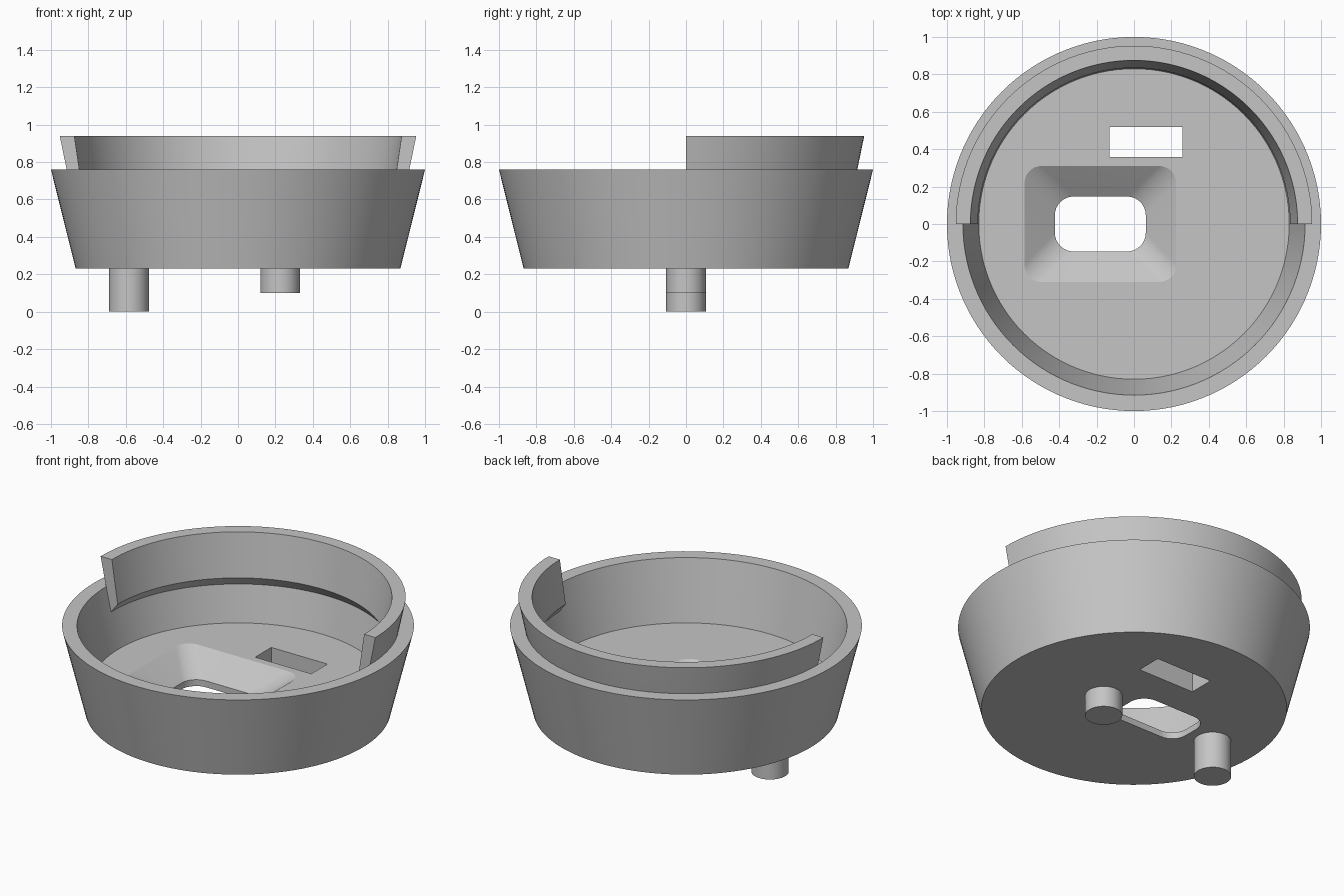
import bpy, bmesh, math
from mathutils import Matrix

cube = bpy.data.objects.get("Cube")
if cube:
    bpy.data.objects.remove(cube, do_unlink=True)

grey = bpy.data.materials.new("plain_grey")
grey.use_nodes = True
colour = (0.56, 0.56, 0.56, 1)
grey.diffuse_color = colour
grey.node_tree.nodes["Principled BSDF"].inputs["Base Color"].default_value = colour


def finish(name, bm):
    """Turn a bmesh into a named grey object."""
    bmesh.ops.recalc_face_normals(bm, faces=bm.faces)
    mesh = bpy.data.meshes.new(name)
    bm.to_mesh(mesh)
    bm.free()
    obj = bpy.data.objects.new(name, mesh)
    bpy.context.collection.objects.link(obj)
    mesh.materials.append(grey)
    return obj


def activate(obj):
    bpy.ops.object.select_all(action='DESELECT')
    obj.select_set(True)
    bpy.context.view_layer.objects.active = obj


def smooth(obj):
    activate(obj)
    bpy.ops.object.shade_smooth_by_angle(angle=math.radians(25))


def loft(name, loops):
    """Skin a stack of matching loops and cap both ends."""
    bm = bmesh.new()
    rings = [[bm.verts.new(p) for p in loop] for loop in loops]
    for a, b in zip(rings, rings[1:]):
        for i in range(len(a)):
            j = (i + 1) % len(a)
            bm.faces.new((a[i], a[j], b[j], b[i]))
    bm.faces.new(rings[0])
    bm.faces.new(rings[-1])
    return finish(name, bm)


def circle(r, z, x=0, steps=120):
    angles = [math.tau * i / steps for i in range(steps)]
    return [(x + r * math.cos(a), r * math.sin(a), z) for a in angles]


def rounded_rect(cx, half_x, half_y, r, z, steps=8):
    pts = []
    for k, (sx, sy) in enumerate(((1, 1), (-1, 1), (-1, -1), (1, -1))):
        for i in range(steps + 1):
            a = (k + i / steps) * math.pi / 2
            pts.append((cx + sx * (half_x - r) + r * math.cos(a),
                        sy * (half_y - r) + r * math.sin(a), z))
    return pts


def cut(obj, cutter):
    mod = obj.modifiers.new("cut", 'BOOLEAN')
    mod.operation = 'DIFFERENCE'
    mod.solver = 'EXACT'
    mod.object = cutter
    activate(obj)
    bpy.ops.object.modifier_apply(modifier=mod.name)
    bpy.data.objects.remove(cutter, do_unlink=True)


# Flared bowl with a thick floor
bowl = loft("bowl", [circle(0.868, 0.23), circle(1.0, 0.76),
                     circle(0.915, 0.76), circle(0.83, 0.39)])

# Tapered rounded window through the floor
FUNNEL_X = -0.18
funnel = loft("funnel_cutter", [
    rounded_rect(FUNNEL_X, 0.243, 0.147, 0.1, 0.15),
    rounded_rect(FUNNEL_X, 0.243, 0.147, 0.1, 0.27),
    rounded_rect(FUNNEL_X, 0.405, 0.31, 0.09, 0.39),
    rounded_rect(FUNNEL_X, 0.405, 0.31, 0.09, 0.5)])
cut(bowl, funnel)

# Rectangular slot through the floor
bm = bmesh.new()
bmesh.ops.create_cube(bm, size=1, matrix=Matrix.Translation((0.063, 0.438, 0.3))
                      @ Matrix.Diagonal((0.39, 0.16, 0.5, 1)))
cut(bowl, finish("slot_cutter", bm))
smooth(bowl)

# Raised half collar round the back, with a sloped underside
profile = [(0.875, 0.94), (0.953, 0.94), (0.916, 0.76), (0.881, 0.61), (0.835, 0.67)]
steps = 60
arcs = []
for i in range(steps + 1):
    a = math.pi * i / steps
    arcs.append([(r * math.cos(a), r * math.sin(a), z) for r, z in profile])
smooth(loft("back_collar", arcs))

# Two round pegs under the floor
for name, x, bottom in (("long_peg", -0.583, 0), ("short_peg", 0.225, 0.1)):
    smooth(loft(name, [circle(0.106, bottom, x, 48), circle(0.106, 0.24, x, 48)]))
